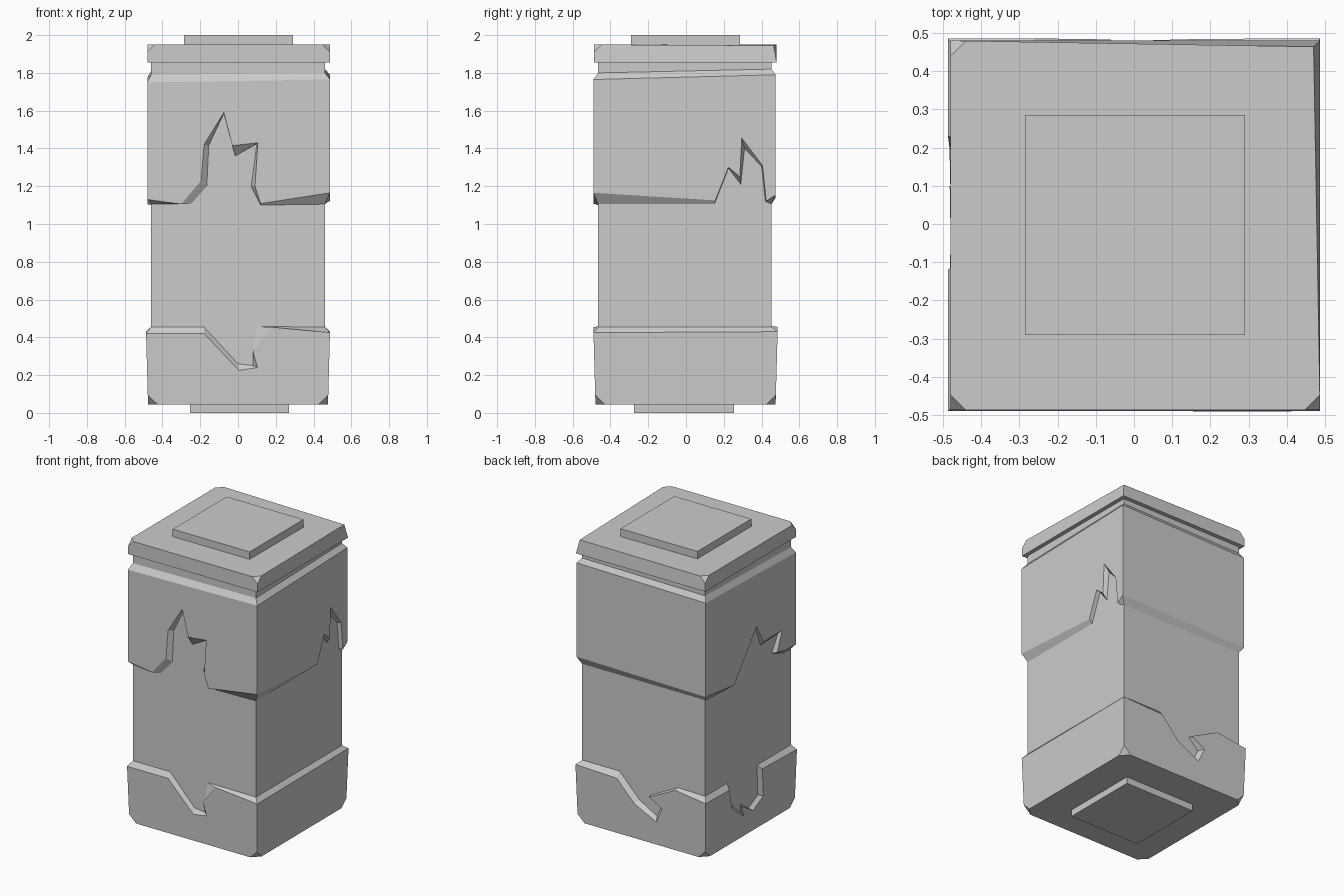
import bpy, bmesh
from mathutils import Vector

if "Cube" in bpy.data.objects:
    bpy.data.objects.remove(bpy.data.objects["Cube"])

CORE = (-0.46, -0.465, 0.46, 0.452)      # x0, y0, x1, y1


def finish(name, bm):
    bmesh.ops.recalc_face_normals(bm, faces=bm.faces)
    me = bpy.data.meshes.new(name)
    bm.to_mesh(me)
    bm.free()
    ob = bpy.data.objects.new(name, me)
    bpy.context.collection.objects.link(ob)
    return ob


def corners(r):
    x0, y0, x1, y1 = r
    return [(x0, y0), (x1, y0), (x1, y1), (x0, y1)]


def chip(bm, size, test):
    """Cut off the corner vertices that pass the test."""
    vs = [v for v in bm.verts if test(v.co)]
    bmesh.ops.bevel(bm, geom=vs, offset=size, affect='VERTICES', segments=1)


def block_bm(r, z0, z1):
    bm = bmesh.new()
    lo = [bm.verts.new((x, y, z0)) for x, y in corners(r)]
    hi = [bm.verts.new((x, y, z1)) for x, y in corners(r)]
    bm.faces.new(lo[::-1])
    bm.faces.new(hi)
    for i in range(4):
        j = (i + 1) % 4
        bm.faces.new((lo[i], lo[j], hi[j], hi[i]))
    return bm


def shell_bm(outer, sides, edge_out, edge_in, end_out, end_in=None):
    """Plaster coat: each side has a broken edge given by
    (u_outer, z_outer, u_inner, z_inner) points, anticlockwise round the pillar."""
    bm = bmesh.new()
    oc, ic = corners(outer), corners(CORE)

    def on_side(rect_corners, i, u, z):
        x, y = rect_corners[i]
        return (u, y, z) if i % 2 == 0 else (x, u, z)

    for i in range(4):
        j = (i + 1) % 4
        out = [(*oc[i], edge_out[i])] + [on_side(oc, i, p[0], p[1]) for p in sides[i]] + [(*oc[j], edge_out[j])]
        inn = [(*ic[i], edge_in)] + [on_side(ic, i, p[2], p[3]) for p in sides[i]] + [(*ic[j], edge_in)]
        vo = [bm.verts.new(c) for c in out]
        vi = [bm.verts.new(c) for c in inn]
        ea, eb = bm.verts.new((*oc[i], end_out[i])), bm.verts.new((*oc[j], end_out[j]))
        bm.faces.new(vo + [eb, ea])
        for k in range(len(vo) - 1):
            bm.faces.new((vo[k + 1], vo[k], vi[k], vi[k + 1]))
        if end_in:
            ia, ib = bm.verts.new((*ic[i], end_in[i])), bm.verts.new((*ic[j], end_in[j]))
            bm.faces.new((ea, eb, ib, ia))
    if not end_in:
        bm.faces.new([bm.verts.new((*oc[i], end_out[i])) for i in range(4)])
    bmesh.ops.remove_doubles(bm, verts=bm.verts, dist=0.0005)
    return bm


# Stone core and the plates at both ends
finish("core", block_bm(CORE, 0.12, 1.86))
finish("top_plate", block_bm((-0.285, -0.29, 0.29, 0.285), 1.94, 2.0))
finish("base_plate", block_bm((-0.255, -0.275, 0.27, 0.255), 0.0, 0.06))

# Cap slab with chipped corners and a worn back right edge
bm = block_bm((-0.48, -0.487, 0.487, 0.48), 1.855, 1.95)
for v in bm.verts:
    if v.co.z > 1.9 and v.co.x > 0 and v.co.y > 0:
        v.co = Vector((0.47, 0.464, 1.945))
chip(bm, 0.04, lambda c: c.z > 1.9 and not (c.x > 0 and c.y > 0))
finish("cap", bm)

# Upper plaster, broken along its lower edge
upper_front = [(-.30, 1.105, -.25, 1.105), (-.195, 1.23, -.165, 1.20), (-.18, 1.42, -.155, 1.415),
               (-.075, 1.59, -.075, 1.585), (-.03, 1.415, -.015, 1.36), (.105, 1.43, .10, 1.425),
               (.09, 1.20, .07, 1.20), (.12, 1.108, .12, 1.10)]
upper_right = [(.155, 1.125, .15, 1.105), (.225, 1.30, .225, 1.295), (.285, 1.25, .29, 1.21),
               (.295, 1.455, .31, 1.40), (.405, 1.31, .40, 1.305), (.425, 1.12, .42, 1.12)]
upper_left = [(.17, 1.105, .17, 1.10), (-.07, 1.41, -.08, 1.40), (-.14, 1.28, -.14, 1.25),
              (-.34, 1.28, -.33, 1.27), (-.29, 1.15, -.26, 1.15), (-.39, 1.13, -.38, 1.105)]
bm = shell_bm((-.48, -.49, .487, .475), [upper_front, upper_right, [], upper_left],
              [1.13, 1.165, 1.155, 1.14], 1.105,
              [1.75, 1.765, 1.79, 1.775], [1.79, 1.80, 1.82, 1.81])
finish("upper_plaster", bm)

# Lower plaster, broken along its upper edge and tapered to the foot
lower_front = [(-.18, .42, -.18, .455), (.005, .225, .0, .26), (.105, .24, .08, .25),
               (.08, .325, .08, .34), (.17, .455, .10, .457)]
lower_back = [(.18, .42, .18, .455), (.05, .28, .03, .30), (-.115, .20, -.10, .225),
              (-.16, .30, -.13, .29), (-.06, .355, -.06, .36), (-.26, .455, -.26, .46)]
lower_left = [(.23, .42, .22, .455), (.20, .28, .18, .29), (.07, .18, .07, .20),
              (.10, .26, .08, .26), (-.03, .18, -.01, .20), (-.14, .24, -.11, .25),
              (-.12, .43, -.10, .455)]
bm = shell_bm((-.487, -.49, .487, .485), [lower_front, [], lower_back, lower_left],
              [.42, .425, .43, .425], .455, [.045] * 4)
for v in bm.verts:
    if abs(v.co.x) > .47 or v.co.y < -.47 or v.co.y > .46:
        s = 1 - .022 * (.43 - v.co.z) / .39
        v.co.x *= s
        v.co.y *= s
chip(bm, 0.05, lambda c: c.z < .05)
finish("lower_plaster", bm)
